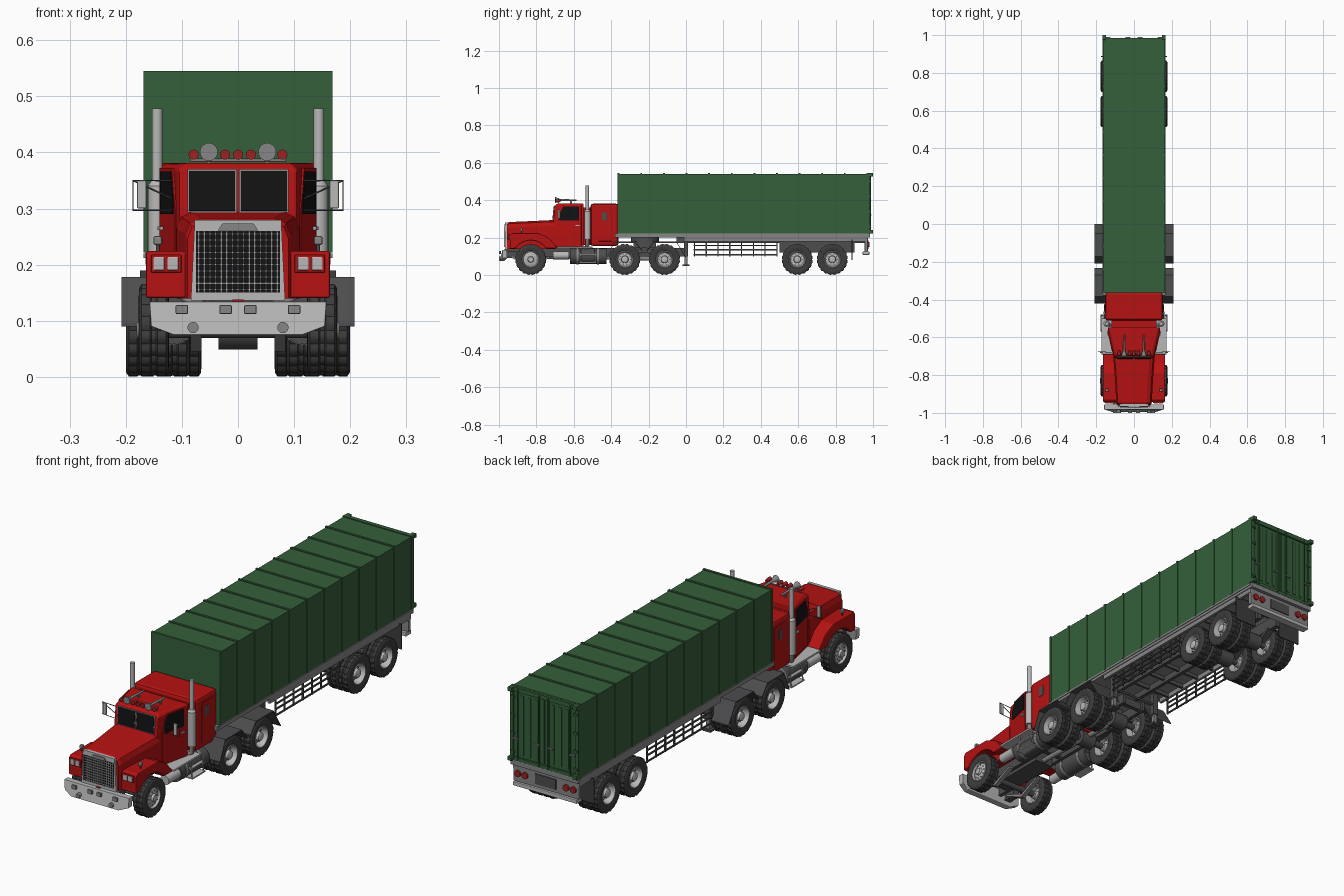
import bpy, bmesh
from math import pi, sin, cos, radians
from mathutils import Vector, Matrix

if "Cube" in bpy.data.objects:
    bpy.data.objects.remove(bpy.data.objects["Cube"])

def mat(name, c):
    m = bpy.data.materials.new(name)
    m.diffuse_color = (*c, 1)
    m.use_nodes = True
    m.node_tree.nodes["Principled BSDF"].inputs["Base Color"].default_value = m.diffuse_color
    return m
RED, GREEN = mat("red_paint", (.47, .006, .006)), mat("green_paint", (.036, .115, .043))
RUBBER, DARK = mat("rubber", (.045, .045, .045)), mat("dark_steel", (.075, .075, .078))
STEEL, CHROME = mat("steel", (.24, .24, .24)), mat("chrome", (.48, .48, .48))
GLASS, LAMP = mat("glass", (.006, .006, .007)), mat("red_lamp", (.35, .015, .015))

def make(name, bm, m, smooth=False, bevel=0):
    bmesh.ops.remove_doubles(bm, verts=bm.verts, dist=1e-6)
    bmesh.ops.recalc_face_normals(bm, faces=bm.faces)
    me = bpy.data.meshes.new(name)
    bm.to_mesh(me)
    bm.free()
    me.materials.append(m)
    if smooth:
        me.shade_smooth()
        me.set_sharp_from_angle(angle=radians(35))
    o = bpy.data.objects.new(name, me)
    bpy.context.collection.objects.link(o)
    if bevel:
        b = o.modifiers.new("bevel", 'BEVEL')
        b.width, b.segments = bevel, 2
    return o

def loft(name, rings, m, bevel=0, smooth=False, caps=True, closed=False):
    bm = bmesh.new()
    vs = [[bm.verts.new(p) for p in r] for r in rings]
    n = len(vs[0])
    pairs = list(zip(vs, vs[1:])) + ([(vs[-1], vs[0])] if closed else [])
    for a, b in pairs:
        for i in range(n):
            j = (i + 1) % n
            bm.faces.new((a[i], a[j], b[j], b[i]))
    if caps and not closed:
        bm.faces.new(vs[0]); bm.faces.new(vs[-1])
    return make(name, bm, m, smooth, bevel)

def box(name, x0, x1, y0, y1, z0, z1, m, bevel=0):
    ring = lambda z: [(x0, y0, z), (x1, y0, z), (x1, y1, z), (x0, y1, z)]
    return loft(name, [ring(z0), ring(z1)], m, bevel)

def prism(name, prof, x0, x1, m, bevel=0):          # (y,z) profile extruded along x
    return loft(name, [[(x, y, z) for y, z in prof] for x in (x0, x1)], m, bevel)

def plate(name, pts, t, m):                          # flat polygon thickened both ways
    p = [Vector(q) for q in pts]
    n = (p[1] - p[0]).cross(p[2] - p[0]).normalized() * t / 2
    return loft(name, [[q - n for q in p], [q + n for q in p]], m)

def cyl(name, a, b, r, m, r2=None, n=20):
    a, b = Vector(a), Vector(b)
    q = (b - a).to_track_quat('Z', 'Y')
    c = [(cos(2*pi*i/n), sin(2*pi*i/n)) for i in range(n)]
    return loft(name, [[p + q @ Vector((u*s, v*s, 0)) for u, v in c]
                       for p, s in ((a, r), (b, r if r2 is None else r2))], m, smooth=True)

def tube(name, pts, r, m, cyclic=False):
    cu = bpy.data.curves.new(name, 'CURVE')
    cu.dimensions, cu.bevel_depth, cu.bevel_resolution, cu.use_fill_caps = '3D', r, 2, True
    s = cu.splines.new('POLY')
    s.points.add(len(pts) - 1)
    for p, q in zip(s.points, pts):
        p.co = (*q, 1)
    s.use_cyclic_u = cyclic
    cu.materials.append(m)
    o = bpy.data.objects.new(name, cu)
    bpy.context.collection.objects.link(o)

def lathe(name, prof, m, n=48, groove=0, closed=False):   # (x,r) profile around x
    def ring(i):
        a = 2 * pi * i / n
        g = groove if i % 3 == 0 else 0
        return [(x, (r - g*(r > .08))*cos(a), (r - g*(r > .08))*sin(a)) for x, r in prof]
    bm = bmesh.new()
    vs = [[bm.verts.new(p) for p in ring(i)] for i in range(n)]
    k = len(prof)
    for i in range(n):
        for j in range(k if closed else k - 1):
            a, b, l = vs[i], vs[(i+1) % n], (j+1) % k
            bm.faces.new((a[j], a[l], b[l], b[j]))
    bmesh.ops.dissolve_degenerate(bm, dist=1e-7, edges=bm.edges)
    return make(name, bm, m, True)

def place(o, name, s, x, y):                         # linked copy of a wheel part
    c = bpy.data.objects.new(name, o.data)
    bpy.context.collection.objects.link(c)
    c.location, c.rotation_euler = (s * x, y, R), (0, 0, 0 if s > 0 else pi)

# wheels: master parts are copied to every position, then removed
R, H = .083, .027
half = [(H*.8, .045), (H, .06), (H*.97, .075), (H*.8, R), (H*.25, R), (H*.15, R-.0025)]
tyre = lathe("tyre", half + [(-x, r) for x, r in half[::-1]], RUBBER, 60, .004, True)
rims = {"dish": lathe("dish", [(H*.8, .047), (H*.9, .043), (H*.6, .041), (-H*.2, .036), (-H*.2, .02),
                               (H*.7, .018), (H*.8, .014), (H*.8, 0)], CHROME),
        "dome": lathe("dome", [(H*.8, .047), (H*.9, .043), (H*.5, .04), (H*.75, .026), (H*.75, .017),
                               (H*1.1, .014), (H*1.15, 0)], CHROME)}
bm = bmesh.new()
for i in range(10):
    a = pi * i / 5
    bmesh.ops.create_cone(bm, cap_ends=True, segments=6, radius1=.0022, radius2=.0022, depth=.012,
        matrix=Matrix.Translation((0, .029*cos(a), .029*sin(a))) @ Matrix.Rotation(pi/2, 4, 'Y'))
nuts = make("nuts", bm, STEEL)
layout = [("front", -.83, [.15], "dome")] + \
         [("drive", y, [.173, .113], "dish") for y in (-.327, -.115)] + \
         [("trailer", y, [.15, .092], "dish") for y in (.595, .782)]
for tag, y, xs, kind in layout:
    for s in (1, -1):
        for x in xs:
            place(tyre, tag + "_tyre", s, x, y)
        place(rims[kind], tag + "_rim", s, xs[0], y)
        place(nuts, tag + "_wheel_nuts", s, xs[0] + (.016 if kind == "dome" else -.002), y)
        place(rims["dish"], tag + "_inner_rim", -s, -xs[-1], y)
    cyl(tag + "_axle", (-xs[0], y, R), (xs[0], y, R), .014, DARK)
    if tag != "front":
        cyl(tag + "_differential", (-.035, y, R), (.035, y, R), .034, DARK)
for o in (tyre, nuts, *rims.values()):
    bpy.data.objects.remove(o)

# tractor frame
for s in (1, -1):
    box("frame_rail", s*.045, s*.06, -.96, .0, .1, .145, DARK)
    prism("front_leaf_spring", [(-.93, .1), (-.83, .06), (-.73, .1), (-.73, .09), (-.83, .045), (-.93, .09)],
          s*.065, s*.085, STEEL)
    prism("rear_leaf_spring", [(-.34, .11), (-.221, .15), (-.1, .11), (-.1, .095), (-.221, .12), (-.34, .095)],
          s*.06, s*.08, DARK)
for y in (-.9, -.7, -.55, -.4, -.22, -.02):
    box("cross_member", -.05, .05, y-.01, y+.01, .105, .14, DARK)
box("engine", -.045, .045, -.88, -.6, .085, .17, DARK)
cyl("drive_shaft", (0, -.6, .1), (0, -.115, .085), .011, STEEL)
# bumper, with fog lamps and tow hooks
front = [(-.158, .134), (-.155, .09), (-.115, .075), (.115, .075), (.155, .09), (.158, .134)]
loft("front_bumper", [[(x, y + (.014 if abs(x) > .13 else 0), z) for x, z in front] for y in (-1+.004, -.97)],
     CHROME, .002)
for x in (-.1, -.022, .022, .1):
    box("bumper_lamp", x-.011, x+.011, -1, -.99, .112, .128, STEEL, .002)
for x in (-.08, .08):
    cyl("tow_hook", (x, -1, .088), (x, -.98, .088), .01, STEEL)
    box("bumper_bracket", x-.03, x+.0, -.975, -.9, .09, .125, DARK)

# hood and grille
def hood_ring(y, w, z0, z1):
    h = [(w, z0), (w, z1-.03), (w-.008, z1-.009), (w-.028, z1)]
    return [(x, y, z) for x, z in h] + [(-x, y, z) for x, z in h[::-1]]
loft("hood", [hood_ring(-.957, .09, .14, .276), hood_ring(-.945, .094, .14, .283),
              hood_ring(-.83, .1, .14, .288), hood_ring(-.7, .11, .14, .294)], RED)
plate("grille_frame", [(-.084, -.96, .136), (.084, -.96, .136), (.077, -.96, .28), (-.077, -.96, .28)], .014, CHROME)
box("grille_opening", -.075, .075, -.969, -.962, .15, .26, GLASS)
plate("grille_top_plate", [(-.036, -.968, .261), (.036, -.968, .261), (.028, -.968, .273), (-.028, -.968, .273)], .006, STEEL)
for i in range(15):
    x = -.07 + i*.01
    box("grille_vertical_bar", x-.0011, x+.0011, -.973, -.966, .15, .26, CHROME)
for i in range(10):
    z = .156 + i*.011
    box("grille_horizontal_bar", -.075, .075, -.972, -.966, z-.001, z+.001, CHROME)
box("grille_red_badge", -.01, .01, -.971, -.96, .133, .138, RED)

# front fenders, headlamps and indicators
arch = [(-.83 + .1*cos(radians(a)), .085 + .1*sin(radians(a))) for a in range(35, 146, 10)]
fender = [(-.942, .14), (-.942, .213), (-.93, .224), (-.79, .224), (-.735, .2), (-.69, .15), (-.69, .142)] + arch
for s in (1, -1):
    prism("front_fender", fender, s*.085, s*.164, RED, .004)
    box("headlamp_frame", s*.101, s*.155, -.948, -.94, .186, .218, RED, .002)
    for x in (.116, .141):
        box("headlamp", s*(x-.01), s*(x+.01), -.951, -.94, .19, .214, CHROME, .002)
    cyl("indicator_stalk", (s*.143, -.88, .22), (s*.143, -.88, .238), .003, DARK)
    box("indicator", s*.135, s*.151, -.888, -.872, .235, .251, STEEL, .004)

# cab with windows and doors
cab = lambda z, yf, d=0: [(-.105+d, yf, z), (.105-d, yf, z), (.14-d, -.547, z), (-.14+d, -.547, z)]
loft("cab", [cab(.15, -.71), cab(.29, -.71), cab(.37, -.702), cab(.381, -.69, .01)], RED, .004)
box("cab_link", -.12, .12, -.55, -.5, .16, .36, RED)
side = lambda s, y, z, o=.001: (s*(.105 + .035*(y+.706)/.16 + o), y, z)
for s in (1, -1):
    for o, g, m in ((0, 0, STEEL), (.002, .003, GLASS)):
        plate("windshield", [(s*(.002+g), -.7105-o, .293+g), (s*(.09-g), -.7105-o, .293+g),
                             (s*(.09-g), -.7035-o, .37-g), (s*(.002+g), -.7035-o, .37-g)], .004, m)
    plate("door", [side(s, y, z) for y, z in ((-.685, .16), (-.56, .16), (-.56, .372), (-.66, .372), (-.685, .3))], .004, RED)
    plate("side_window", [side(s, y, z, .003) for y, z in
          ((-.675, .29), (-.572, .29), (-.572, .366), (-.655, .366), (-.675, .33))], .004, GLASS)
    plate("door_handle", [side(s, y, z, .006) for y, z in ((-.59, .262), (-.57, .262), (-.57, .268), (-.59, .268))], .006, CHROME)
    # mirror on a bar frame
    tube("mirror_frame", [(s*.118, -.68, .297), (s*.187, -.675, .297), (s*.187, -.675, .35), (s*.118, -.68, .35)], .0015, DARK)
    tube("mirror_brace", [(s*.118, -.68, .318), (s*.187, -.675, .35)], .0015, DARK)
    box("mirror", s*.163, s*.18, -.684, -.674, .3, .35, CHROME, .003)
    # exhaust stack
    x = s*.144
    cyl("muffler", (x, -.527, .19), (x, -.527, .34), .017, CHROME)
    cyl("stack_taper", (x, -.527, .34), (x, -.527, .35), .017, CHROME, .01)
    cyl("exhaust_stack", (x, -.527, .35), (x, -.527, .478), .0095, CHROME)
    tube("exhaust_elbow", [(x, -.527, .2), (x, -.527, .16), (s*.12, -.54, .14), (s*.06, -.57, .13)], .01, STEEL)
    # running boards, tanks and steps
    box("running_board", s*.1, s*.172, -.69, -.5, .143, .152, CHROME, .002)
    cyl("air_tank", (s*.14, -.71, .105), (s*.14, -.625, .105), .021, CHROME)
    cyl("fuel_tank", (s*.118, -.62, .1), (s*.118, -.425, .1), .042, DARK)
    for y in (-.58, -.47):
        cyl("tank_strap", (s*.118, y-.006, .1), (s*.118, y+.006, .1), .0435, STEEL)
    for z, x1 in ((.068, .178), (.108, .172)):
        box("step", s*.13, s*x1, -.57, -.48, z-.003, z+.003, CHROME)
    for y in (-.565, -.485):
        tube("step_hanger", [(s*.165, y, .145), (s*.172, y, .065)], .003, CHROME)
    # drive wheel mudguards
    for prof in ([(-.42, .09), (-.385, .172), (-.27, .172), (-.232, .125)], [(-.21, .125), (-.172, .172), (-.05, .172), (0, .09)]):
        prism("drive_mudguard", prof + [(y, z+.006) for y, z in prof[::-1]], s*.082, s*.208, DARK)

# roof lamps and horns
tube("lamp_bar", [(-.085, -.68, .386), (.085, -.68, .386)], .003, STEEL)
for x in (-.079, -.023, 0, .023, .079):
    cyl("roof_lamp", (x, -.697, .396), (x, -.67, .396), .009, LAMP, .006)
for x in (-.052, .052):
    cyl("horn_bell", (x, -.7, .401), (x, -.675, .401), .016, STEEL, .006)
    cyl("horn_tube", (x, -.675, .401), (x, -.585, .399), .006, STEEL, .004)
    box("horn_mount", x-.003, x+.003, -.62, -.61, .378, .4, STEEL)

# sleeper
box("sleeper", -.152, .152, -.51, -.362, .155, .381, RED, .012)
for s in (1, -1):
    box("sleeper_panel", s*.15, s*.154, -.47, -.395, .18, .355, RED, .002)
    box("sleeper_window", s*.15, s*.156, -.45, -.422, .29, .335, DARK, .002)

# fifth wheel
cyl("fifth_wheel", (0, -.22, .178), (0, -.22, .2), .075, DARK, n=32)
box("fifth_wheel_base", -.07, .07, -.28, -.16, .145, .18, DARK)

# trailer deck, rails and frame
box("trailer_deck", -.165, .165, -.38, .985, .2, .222, STEEL, .002)
for s in (1, -1):
    box("side_rail", s*.15, s*.162, -.01, .97, .18, .202, STEEL)
    box("deck_trim", s*.164, s*.168, -.37, .975, .212, .22, STEEL)
    box("main_beam", s*.045, s*.06, -.05, .97, .172, .2, DARK)
    box("bogie_beam", s*.04, s*.062, .5, .9, .12, .175, DARK)
    for y in (.595, .782):
        prism("bogie_spring", [(y-.07, .13), (y, .1), (y+.07, .13), (y+.07, .12), (y, .08), (y-.07, .12)],
              s*.035, s*.065, DARK)
    # landing leg
    box("landing_leg", s*.1, s*.125, -.012, .012, .1, .2, DARK)
    box("landing_leg_inner", s*.104, s*.121, -.008, .008, .055, .1, STEEL)
    box("landing_foot", s*.094, s*.131, -.018, .018, .047, .056, DARK)
    # side guard
    for z in (.108, .135, .158):
        box("guard_bar", s*.152, s*.158, .04, .49, z-.003, z+.003, DARK)
    for i in range(8):
        y = .045 + i*.063
        box("guard_post", s*.148, s*.154, y-.003, y+.003, .1, .182, DARK)
    box("mud_flap", s*.065, s*.175, .885, .89, .08, .19, RUBBER)
cyl("landing_leg_shaft", (-.11, 0, .15), (.11, 0, .15), .005, DARK)
for i in range(10):
    box("deck_cross_member", -.155, .155, .04+i*.1, .05+i*.1, .183, .2, DARK)
# rear lamp panel
box("rear_panel", -.16, .16, .955, .972, .125, .2, STEEL, .003)
box("rear_bumper", -.155, .155, .945, .98, .108, .125, CHROME, .002)
box("plate_holder", -.05, .05, .97, .976, .14, .185, DARK)
for x in (-.135, -.1, .1, .135):
    cyl("tail_lamp", (x, .97, .163), (x, .98, .163), .014, LAMP)

# container body, ribs, rear doors
box("container", -.165, .165, -.365, .975, .222, .541, GREEN)
for i in range(12):
    y = -.36 + i*1.33/11
    box("container_rib", -.168, .168, y-.005, y+.005, .222, .545, GREEN)
for x0, x1, z0, z1 in ((-.167, .167, .525, .544), (-.167, .167, .222, .237), (-.167, -.152, .222, .544), (.152, .167, .222, .544)):
    box("rear_door_frame", x0, x1, .97, .985, z0, z1, GREEN)
for s in (1, -1):
    box("rear_door", s*.003, s*.15, .97, .98, .238, .524, GREEN, .002)
    for x in (.04, .075, .11):
        box("door_corrugation", s*(x-.008), s*(x+.008), .978, .983, .25, .512, GREEN, .002)
    for x in (.022, .128):
        cyl("door_lock_rod", (s*x, .986, .228), (s*x, .986, .538), .003, GREEN, n=10)
        box("lock_handle", s*(x-.002), s*(x+.024), .984, .991, .318, .324, STEEL)
    for z in (.26, .34, .42, .5):
        box("door_hinge", s*.145, s*.162, .98, .989, z-.006, z+.006, GREEN)
    for z in (.222, .527):
        box("corner_casting", s*.148, s*.168, .975, 1, z, z+.018, GREEN, .002)
